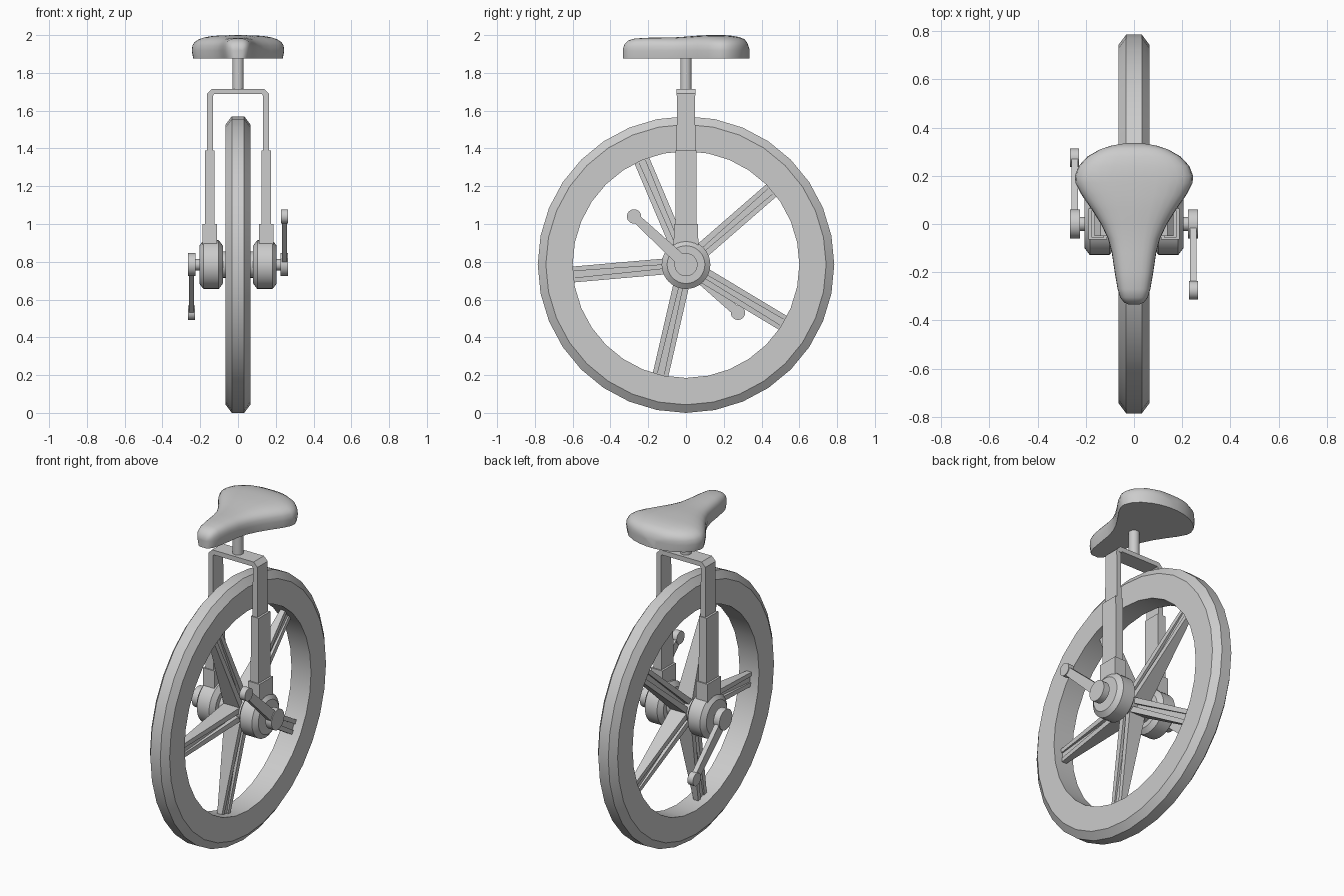
import bpy
import bmesh
from math import sin, cos, pi, radians, copysign
from mathutils import Matrix, Vector

old = bpy.data.objects.get("Cube")
if old:
    bpy.data.objects.remove(old, do_unlink=True)

HUB = 0.785  # axle height, also the wheel radius

grey = bpy.data.materials.new("plain_grey")
grey.use_nodes = True
GREY = (0.6, 0.6, 0.6, 1)
grey.diffuse_color = GREY
grey.node_tree.nodes["Principled BSDF"].inputs["Base Color"].default_value = GREY


def loft(name, rings, closed=False, matrix=Matrix(), smooth=True):
    """Skin matching rings of points; cap the ends unless closed."""
    bm = bmesh.new()
    loops = [[bm.verts.new(p) for p in ring] for ring in rings]
    n = len(loops[0])
    pairs = list(zip(loops, loops[1:]))
    if closed:
        pairs.append((loops[-1], loops[0]))
    else:
        bm.faces.new(loops[0])
        bm.faces.new(loops[-1])
    for a, b in pairs:
        for i in range(n):
            j = (i + 1) % n
            bm.faces.new((a[i], a[j], b[j], b[i]))
    bm.transform(matrix)
    bmesh.ops.recalc_face_normals(bm, faces=bm.faces)
    mesh = bpy.data.meshes.new(name)
    bm.to_mesh(mesh)
    bm.free()
    mesh.materials.append(grey)
    ob = bpy.data.objects.new(name, mesh)
    bpy.context.collection.objects.link(ob)
    if smooth:
        bpy.ops.object.select_all(action='DESELECT')
        ob.select_set(True)
        bpy.context.view_layer.objects.active = ob
        bpy.ops.object.shade_smooth_by_angle(angle=radians(35))
    return ob


def lathe_x(name, profile, segments=32, closed=False, y=0, z=HUB):
    """Revolve (x, radius) points around an axis parallel to x."""
    turns = [2 * pi * i / segments for i in range(segments)]
    rings = [[(x, y + r * sin(t), z + r * cos(t)) for t in turns] for x, r in profile]
    return loft(name, rings, closed)


def rect(x0, x1, half_y, z):
    return [(x0, -half_y, z), (x1, -half_y, z), (x1, half_y, z), (x0, half_y, z)]


# Wheel rim with chamfered tread
lathe_x("tyre", [(-.065, .6), (-.065, .742), (-.033, HUB), (.033, HUB),
                 (.065, .742), (.065, .6)], closed=True)


# Five tapered spokes, grooved on both sides
def spoke_section(r, half_x, groove):
    b, d = 0.042, half_x * 0.5
    quarter = [(half_x, b), (half_x, groove), (half_x - d, groove)]
    side = quarter + [(x, -y) for x, y in reversed(quarter)]
    return [(x, y, r) for x, y in side] + [(-x, -y, r) for x, y in side]


for k in range(5):
    turn = Matrix.Translation((0, 0, HUB)) @ Matrix.Rotation(radians(49 + 72 * k), 4, 'X').inverted()
    loft(f"spoke_{k + 1}", [spoke_section(.03, .055, .008), spoke_section(.62, .014, .018)],
         matrix=turn, smooth=False)

# Axle
lathe_x("axle", [(-.24, .03), (.24, .03)], 24)
lathe_x("hub_core", [(-.09, .07), (.09, .07)], 24)

for s, side in ((1, "left"), (-1, "right")):
    # Bearing drum
    lathe_x(side + "_drum", [(s * x, r) for x, r in
            ((.08, .07), (.08, .1), (.102, .129), (.183, .129), (.205, .1), (.205, .06))])

    # Fork leg in three telescoping pieces
    for part, x0, x1, hy0, hy1, z0, z1 in (
            ("socket", .112, .188, .066, .064, .82, 1.0),
            ("lower_leg", .124, .176, .057, .055, .95, 1.39),
            ("upper_leg", .132, .163, .05, .048, 1.35, 1.69)):
        loft(f"{side}_{part}", [rect(s * x0, s * x1, hy0, z0), rect(s * x0, s * x1, hy1, z1)],
             smooth=False)

    # Crank: boss, tapered arm and rounded end
    reach = Vector((0, -.275 * s, .255 * s))
    lathe_x(side + "_crank_boss", [(s * .225, .061), (s * .265, .061)])
    lathe_x(side + "_crank_end", [(s * .228, .038), (s * .265, .038)], 24,
            y=reach.y, z=HUB + reach.z)
    across = reach.cross((1, 0, 0)).normalized()
    base = Vector((0, 0, HUB))
    rings = []
    for point, width in ((base, .032), (base + reach, .023)):
        a, b = Vector((s * .232, 0, 0)), Vector((s * .26, 0, 0))
        rings.append([point + a - across * width, point + b - across * width,
                      point + b + across * width, point + a + across * width])
    loft(side + "_crank_arm", rings, smooth=False)

# Fork crown with chamfered corners
crown = [(-.163, 1.68), (-.163, 1.69), (-.138, 1.716), (.138, 1.716), (.163, 1.69), (.163, 1.68),
         (.132, 1.68), (.126, 1.688), (-.126, 1.688), (-.132, 1.68)]
loft("fork_crown", [[(x, y, z) for x, z in crown] for y in (-.049, .049)], smooth=False)

# Seat post
circle = [2 * pi * i / 24 for i in range(24)]
loft("seat_post", [[(.03 * cos(t), .03 * sin(t), z) for t in circle] for z in (1.7, 1.9)])

# Saddle: cross-sections from nose to tail as (y, half width, top height)
stations = [(-.333, .025, 1.93), (-.325, .042, 1.953), (-.305, .057, 1.972), (-.27, .068, 1.982),
            (-.2, .08, 1.986), (-.12, .092, 1.987), (-.06, .108, 1.988), (0, .137, 1.992),
            (.06, .175, 1.997), (.12, .217, 2.0), (.17, .243, 2.0), (.2, .245, 2.0),
            (.24, .23, 1.997), (.28, .193, 1.99), (.31, .14, 1.978), (.326, .09, 1.957),
            (.335, .035, 1.928)]
BASE, WALL = 1.875, 1.918


def saddle_section(y, w, top):
    arc = []
    for i in range(15):
        t = pi * i / 14
        c = cos(t)
        arc.append((w * copysign(abs(c) ** 0.65, c), y, WALL + (top - WALL) * sin(t) ** 0.7))
    inner = w - min(.008, w * .2)
    return [(inner, y, BASE)] + arc + [(-inner, y, BASE)]


loft("saddle", [saddle_section(*st) for st in stations])
